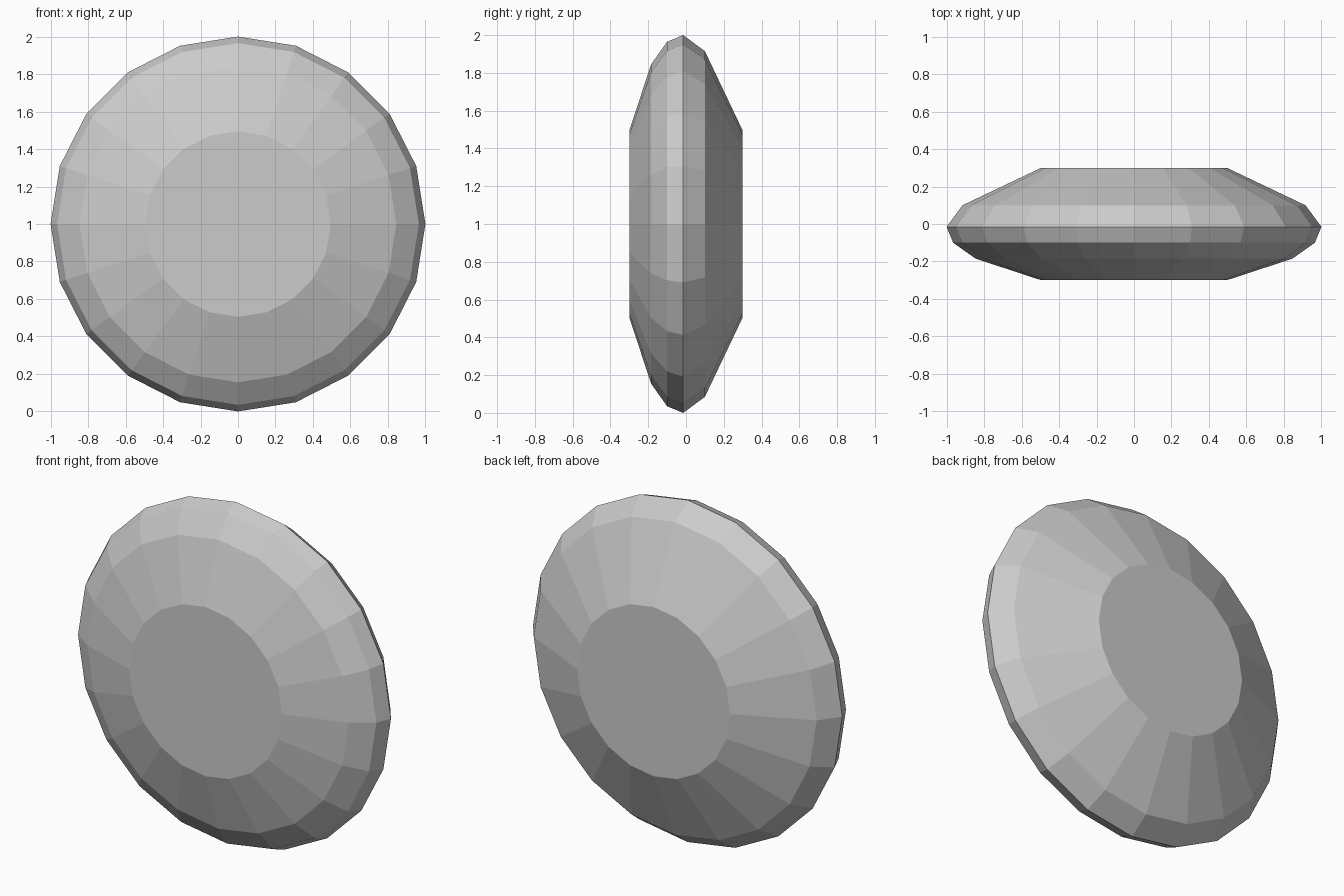
import bpy
import bmesh
from math import sin, cos, tau

SIDES = 20
CENTRE_Z = 1.0
# Disc profile from front to back: (y, radius)
PROFILE = [(-0.30, 0.495), (-0.185, 0.845), (-0.10, 0.965),
           (-0.015, 1.0), (0.10, 0.915), (0.30, 0.495)]

cube = bpy.data.objects.get("Cube")
if cube:
    bpy.data.objects.remove(cube, do_unlink=True)

# Plain grey
grey = bpy.data.materials.new("light_grey")
grey.use_nodes = True
colour = (0.6, 0.6, 0.6, 1.0)
grey.diffuse_color = colour
grey.node_tree.nodes["Principled BSDF"].inputs["Base Color"].default_value = colour


def ring(bm, y, radius):
    """Upright ring of vertices with one corner at the top."""
    angles = [tau * i / SIDES for i in range(SIDES)]
    return [bm.verts.new((radius * sin(a), y, CENTRE_Z + radius * cos(a)))
            for a in angles]


# Faceted disc: rings bridged by quads, closed by flat caps
bm = bmesh.new()
rings = [ring(bm, y, r) for y, r in PROFILE]
for front, back in zip(rings, rings[1:]):
    for i in range(SIDES):
        j = (i + 1) % SIDES
        bm.faces.new((front[i], front[j], back[j], back[i]))
bm.faces.new(rings[0])
bm.faces.new(rings[-1])
bmesh.ops.recalc_face_normals(bm, faces=bm.faces)

mesh = bpy.data.meshes.new("faceted_disc")
bm.to_mesh(mesh)
bm.free()
mesh.materials.append(grey)
disc = bpy.data.objects.new("faceted_disc", mesh)
bpy.context.collection.objects.link(disc)
